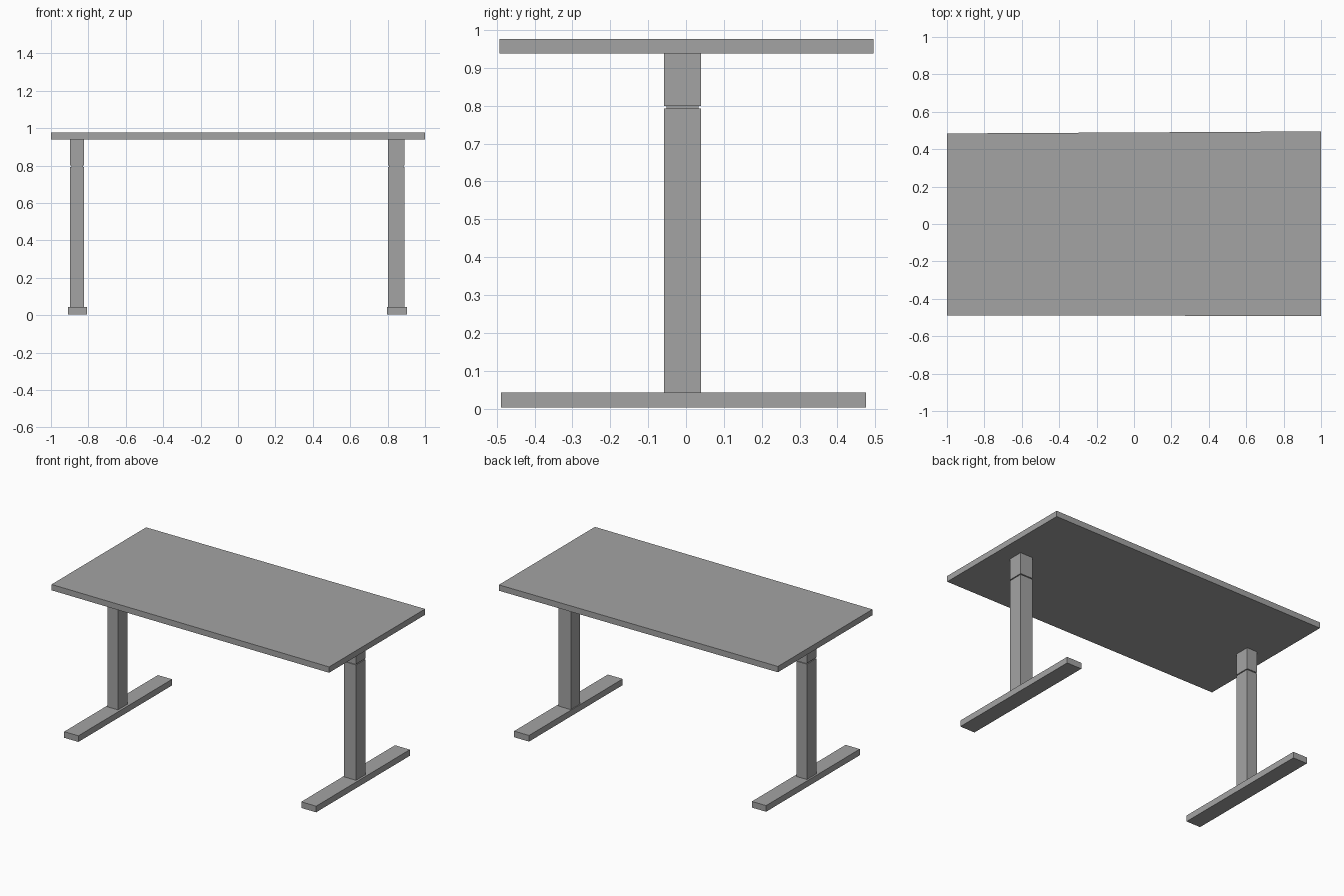
import bpy
import bmesh

if "Cube" in bpy.data.objects:
    bpy.data.objects.remove(bpy.data.objects["Cube"])

# One plain grey finish for the whole desk
grey = bpy.data.materials.new("plain grey")
grey.diffuse_color = (0.37, 0.37, 0.37, 1.0)
grey.use_nodes = True
grey.node_tree.nodes["Principled BSDF"].inputs["Base Color"].default_value = grey.diffuse_color


def prism(name, corners, z0, z1):
    """Extrude a flat outline from z0 to z1."""
    bm = bmesh.new()
    base = bm.faces.new([bm.verts.new((x, y, z0)) for x, y in corners])
    top = bmesh.ops.extrude_face_region(bm, geom=[base])
    verts = [g for g in top["geom"] if isinstance(g, bmesh.types.BMVert)]
    bmesh.ops.translate(bm, verts=verts, vec=(0, 0, z1 - z0))
    bmesh.ops.recalc_face_normals(bm, faces=bm.faces)
    mesh = bpy.data.meshes.new(name)
    bm.to_mesh(mesh)
    bm.free()
    mesh.materials.append(grey)
    obj = bpy.data.objects.new(name, mesh)
    bpy.context.collection.objects.link(obj)
    return obj


def box(name, x0, x1, y0, y1, z0, z1):
    return prism(name, [(x0, y0), (x1, y0), (x1, y1), (x0, y1)], z0, z1)


# Tabletop, with a slightly skewed back edge
prism("tabletop", [(-1, -0.488), (1, -0.492), (1, 0.495), (-1, 0.484)], 0.938, 0.976)

# Two telescopic legs on long feet: leg x range, foot x range
for side, (x0, x1), (f0, f1) in (
    ("left", (-0.897, -0.823), (-0.909, -0.807)),
    ("right", (0.802, 0.89), (0.797, 0.904)),
):
    y0, y1 = -0.058, 0.039
    box(side + "_foot", f0, f1, -0.488, 0.475, 0.003, 0.043)
    box(side + "_lower_leg", x0, x1, y0, y1, 0.043, 0.793)
    # Recessed seam between the two tubes
    box(side + "_leg_seam", x0 + 0.006, x1 - 0.006, y0 + 0.006, y1 - 0.006, 0.793, 0.799)
    box(side + "_upper_leg", x0, x1, y0, y1, 0.799, 0.938)
